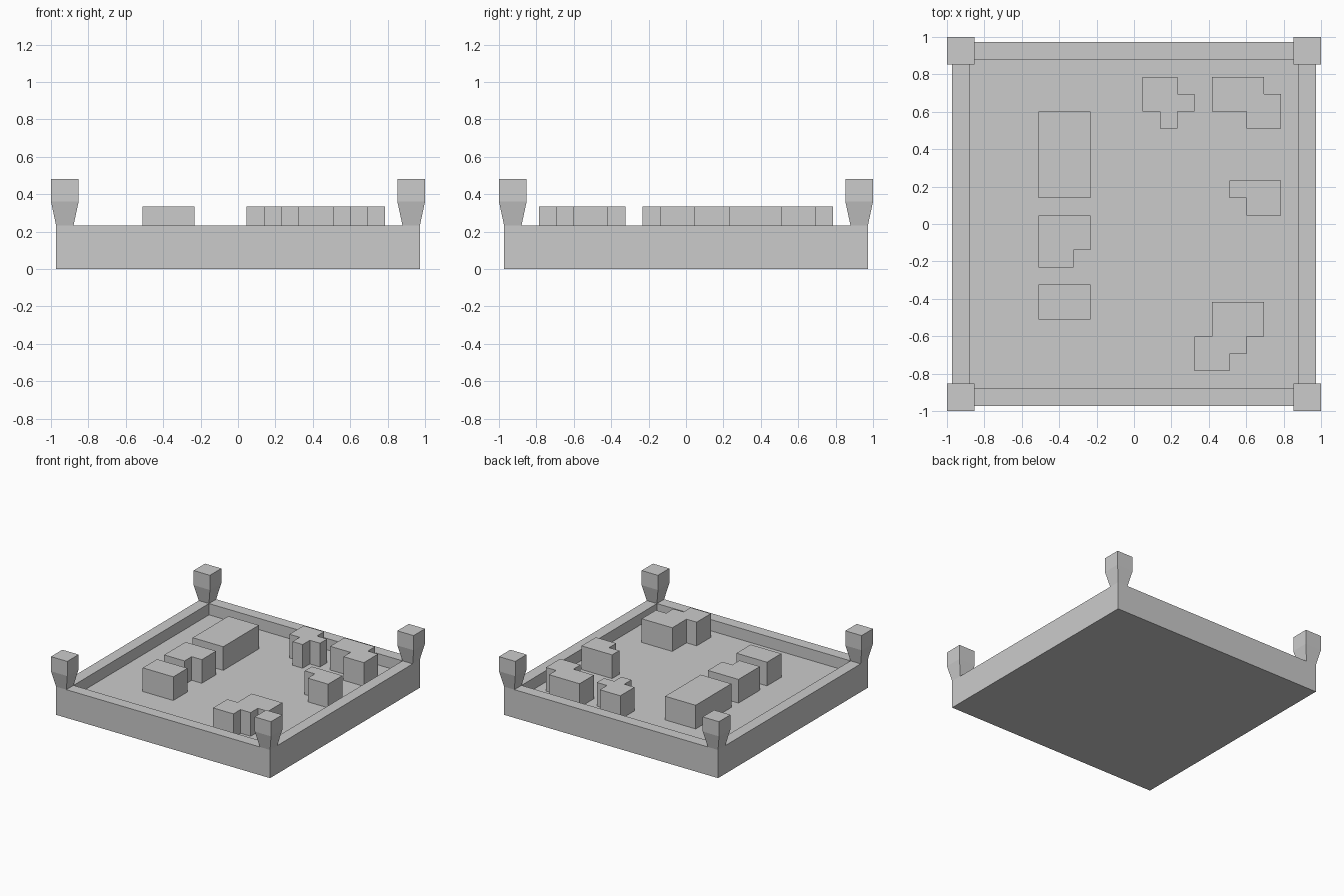
import bpy
import bmesh

if "Cube" in bpy.data.objects:
    bpy.data.objects.remove(bpy.data.objects["Cube"])

U = 1 / 10.8          # one grid cell of the layout
FLOOR, RIM = 1.5, 2.5  # heights in cells
BLOCK_TOP = 3.6


def finish(bm, name):
    """Scale from cells to units and turn the bmesh into an object."""
    bmesh.ops.scale(bm, vec=(U, U, U), verts=bm.verts)
    bmesh.ops.recalc_face_normals(bm, faces=bm.faces)
    mesh = bpy.data.meshes.new(name)
    bm.to_mesh(mesh)
    bm.free()
    obj = bpy.data.objects.new(name, mesh)
    bpy.context.collection.objects.link(obj)
    return obj


def square(half):
    return [(-half, -half), (half, -half), (half, half), (-half, half)]


def loft_squares(bm, sections, cx=0, cy=0):
    """Stack square sections (half width, height) and cap both ends."""
    rings = [[bm.verts.new((cx + x, cy + y, z)) for x, y in square(h)]
             for h, z in sections]
    for a, b in zip(rings, rings[1:]):
        for i in range(4):
            j = (i + 1) % 4
            bm.faces.new((a[i], a[j], b[j], b[i]))
    bm.faces.new(rings[0][::-1])
    bm.faces.new(rings[-1])


def block(name, outline):
    """Extrude a plan outline from the tray floor."""
    bm = bmesh.new()
    face = bm.faces.new([bm.verts.new((x, y, FLOOR)) for x, y in outline])
    top = bmesh.ops.extrude_face_region(bm, geom=[face], use_keep_orig=True)
    verts = [g for g in top["geom"] if isinstance(g, bmesh.types.BMVert)]
    bmesh.ops.translate(bm, vec=(0, 0, BLOCK_TOP - FLOOR), verts=verts)
    return finish(bm, name)


def rect(x0, x1, y0, y1):
    return [(x0, y0), (x1, y0), (x1, y1), (x0, y1)]


# Tray: outer wall, rim, inner wall and sunken floor
bm = bmesh.new()
loft_squares(bm, [(10.5, 0), (10.5, RIM), (9.5, RIM), (9.5, FLOOR)])
finish(bm, "tray")

# Flared corner posts
for sx, side in ((-1, "left"), (1, "right")):
    for sy, end in ((-1, "front"), (1, "back")):
        bm = bmesh.new()
        loft_squares(bm, [(0.5, RIM), (0.8, 3.9), (0.8, 5.2)],
                     10 * sx, 10 * sy)
        finish(bm, f"{end}_{side}_post")

# Left row of blocks
block("long_block", rect(-5.5, -2.5, 1.5, 6.5))
block("notched_block", [(-5.5, -2.5), (-3.5, -2.5), (-3.5, -1.5),
                        (-2.5, -1.5), (-2.5, 0.5), (-5.5, 0.5)])
block("short_block", rect(-5.5, -2.5, -5.5, -3.5))

# Back right blocks
block("branched_block", [(0.5, 8.5), (0.5, 6.5), (1.5, 6.5), (1.5, 5.5),
                         (2.5, 5.5), (2.5, 6.5), (3.5, 6.5), (3.5, 7.5),
                         (2.5, 7.5), (2.5, 8.5)])
block("corner_block", [(4.5, 8.5), (4.5, 6.5), (6.5, 6.5), (6.5, 5.5),
                       (8.5, 5.5), (8.5, 7.5), (7.5, 7.5), (7.5, 8.5)])

# Right side blocks
block("side_block", [(5.5, 2.5), (5.5, 1.5), (6.5, 1.5), (6.5, 0.5),
                     (8.5, 0.5), (8.5, 2.5)])
block("stepped_block", [(4.5, -4.5), (4.5, -6.5), (3.5, -6.5), (3.5, -8.5),
                        (5.5, -8.5), (5.5, -7.5), (6.5, -7.5), (6.5, -6.5),
                        (7.5, -6.5), (7.5, -4.5)])
